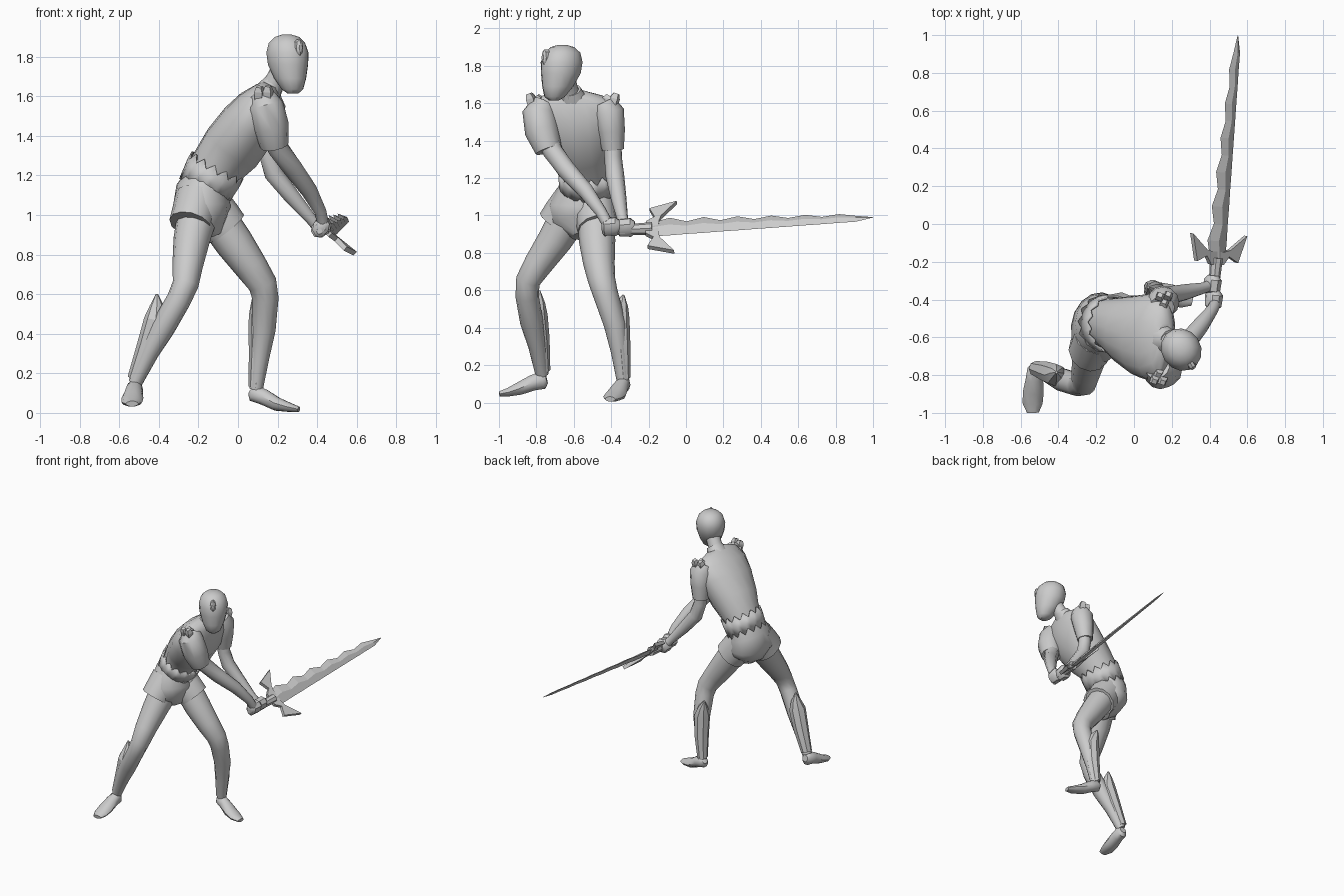
import bpy, bmesh, math
from mathutils import Vector as V


def finish(name, bm, angle=40):
    bmesh.ops.recalc_face_normals(bm, faces=bm.faces)
    me = bpy.data.meshes.new(name)
    bm.to_mesh(me)
    bm.free()
    ob = bpy.data.objects.new(name, me)
    bpy.context.collection.objects.link(ob)
    bpy.ops.object.select_all(action='DESELECT')
    ob.select_set(True)
    bpy.context.view_layer.objects.active = ob
    bpy.ops.object.shade_smooth_by_angle(angle=math.radians(angle))
    return ob


def loft(name, rings, u=(0, 1, 0), axis=None, n=12, caps=True, zig=0, angle=40):
    """Skin ellipses (x, y, z, radius along u[, radius across]) along their path."""
    bm = bmesh.new()
    pts = [V(r[:3]) for r in rings]
    loops = []
    for i, r in enumerate(rings):
        t = V(axis) if axis else pts[min(i + 1, len(pts) - 1)] - pts[max(i - 1, 0)]
        t.normalize()
        a = V(u)
        a = (a - t * a.dot(t)).normalized()
        b = t.cross(a)
        ra, rb = r[3], r[-1]
        loops.append([bm.verts.new(pts[i] + a * ra * math.cos(k * math.tau / n)
                                   + b * rb * math.sin(k * math.tau / n)
                                   + t * zig * (-1) ** k) for k in range(n)])
    for p, q in zip(loops, loops[1:]):
        for k in range(n):
            bm.faces.new((p[k], p[k - 1], q[k - 1], q[k]))
    if caps:
        bm.faces.new(loops[0])
        bm.faces.new(loops[-1])
    return finish(name, bm, angle)


# Torso leaning forward towards +x
SIDE = (0.08, 1, 0)
loft("torso", [(-.16, -.525, 1.13, .135, .125), (-.11, -.53, 1.24, .14, .135),
               (-.03, -.56, 1.34, .185, .155), (.06, -.59, 1.46, .225, .15),
               (.115, -.605, 1.56, .23, .115), (.15, -.61, 1.625, .185, .07),
               (.165, -.61, 1.655, .09, .045)], SIDE, n=16)
loft("collar", [(.15, -.61, 1.62, .085, .07), (.185, -.62, 1.67, .06, .055)], SIDE, n=10)
loft("neck", [(.14, -.61, 1.6, .065), (.19, -.63, 1.68, .052), (.23, -.65, 1.75, .055)], SIDE)

# Zigzag waist band
band = loft("waist_band", [(-.165, -.525, 1.135, .152, .14), (-.112, -.53, 1.235, .155, .15)],
            SIDE, n=28, caps=False, zig=.02, angle=15)
mod = band.modifiers.new("thickness", 'SOLIDIFY')
mod.thickness = .012

# Shorts
loft("shorts_hips", [(-.14, -.525, 1.2, .13, .115), (-.18, -.53, 1.12, .16, .135),
                     (-.185, -.55, 1.03, .19, .15), (-.165, -.55, .96, .17, .12),
                     (-.14, -.545, .89, .07, .06)], SIDE, n=16)
loft("shorts_leg_back", [(-.2, -.59, 1.08, .12, .12), (-.225, -.645, 1.0, .122, .112),
                         (-.24, -.675, .95, .122, .11)], SIDE)
loft("shorts_leg_front", [(-.17, -.49, 1.07, .11, .12), (-.1, -.48, .98, .112, .12),
                          (-.06, -.47, .93, .11, .115)], SIDE)

# Head turned towards front right, with forehead jewel
F = V((.55, -.83, 0)).normalized()
S = (-F.y, F.x, 0)
HEAD = V((.25, -.665, 0))
rows = [(1.615, .05, .03, .025), (1.635, .045, .055, .055), (1.69, .025, .08, .085),
        (1.76, .005, .1, .11), (1.82, 0, .105, .116), (1.87, -.005, .09, .1),
        (1.9, -.005, .06, .065), (1.912, -.005, .022, .025)]
loft("head", [(*(HEAD + F * f + V((0, 0, z))), a, b) for z, f, a, b in rows], S, (0, 0, 1), 14)
loft("forehead_jewel", [(*(HEAD + F * f + V((0, 0, 1.845))), r, r * 2)
                        for f, r in ((.085, .021), (.112, .021), (.122, .01))], S, tuple(F), 8, angle=20)

# Arms with sleeves
arms = {
    "near": ([(.125, -.76, 1.6, .065), (.14, -.785, 1.55, .09), (.165, -.77, 1.45, .092),
              (.185, -.735, 1.35, .072)],
             [(.17, -.76, 1.45, .06), (.2, -.71, 1.34, .055), (.27, -.64, 1.245, .052),
              (.355, -.535, 1.13, .044), (.415, -.455, 1.02, .032), (.428, -.425, .965, .03)]),
    "far": ([(.15, -.44, 1.6, .065), (.155, -.415, 1.55, .085), (.15, -.4, 1.45, .074),
             (.145, -.39, 1.35, .058)],
            [(.15, -.395, 1.45, .05), (.15, -.39, 1.31, .047), (.18, -.38, 1.21, .05),
             (.275, -.36, 1.09, .042), (.365, -.34, .985, .03), (.39, -.33, .955, .03)])}
for side, (sleeve, arm) in arms.items():
    loft(side + "_sleeve", sleeve)
    loft(side + "_arm", arm, n=10)

# Hands wrapped on the grip
for side, c in (("near", (.422, -.4, .94)), ("far", (.415, -.32, .935))):
    loft(side + "_hand", [(c[0] + d * .1, c[1] + d, c[2] + d * .05, r, r * 1.2)
                          for d, r in ((-.05, .025), (-.035, .042), (.025, .046), (.048, .028))],
         (1, 0, -.6), n=8)

# Jagged shoulder ornaments
for side, x, y, s in (("near", .13, -.825, -1), ("far", .16, -.385, 1)):
    for k, (dx, dy, h) in enumerate(((-.022, 0, .03), (.022, .005, .034), (0, -.035, .022))):
        px, py = x + dx, y + dy * s
        loft(f"{side}_shoulder_spike_{k}", [(px, py - .01 * s, 1.585, .026),
                                           (px, py, 1.625, .03),
                                           (px, py + .01 * s, 1.618 + h, .018)],
             (1, .5, 0), n=4, angle=10)

# Legs, calf guards and bare feet
loft("back_leg", [(-.2, -.61, 1.02, .105), (-.235, -.7, .87, .092), (-.255, -.79, .74, .077),
                  (-.265, -.845, .65, .066), (-.3, -.85, .57, .062), (-.38, -.825, .43, .062),
                  (-.45, -.795, .3, .048), (-.52, -.77, .15, .035)], (1, 0, 0))
loft("front_leg", [(-.11, -.48, .99, .1), (-.02, -.475, .86, .097), (.065, -.465, .74, .084),
                   (.125, -.45, .65, .073), (.138, -.43, .58, .067), (.13, -.38, .42, .06),
                   (.11, -.355, .27, .046), (.092, -.337, .12, .034)])
loft("back_calf_guard", [(-.52, -.765, .17, .04), (-.455, -.785, .34, .056),
                         (-.415, -.8, .47, .06), (-.41, -.79, .54, .036),
                         (-.41, -.785, .6, .006)], (1, 0, 0), n=8, angle=25)
loft("front_calf_guard", [(.09, -.335, .13, .038), (.108, -.35, .3, .053),
                          (.11, -.36, .45, .058), (.092, -.345, .52, .036),
                          (.075, -.335, .575, .006)], n=8, angle=25)
loft("back_foot", [(-.52, -.745, .125, .025), (-.522, -.765, .12, .042, .05),
                   (-.527, -.82, .105, .046, .044), (-.533, -.89, .075, .055, .036),
                   (-.537, -.95, .055, .053, .024), (-.535, -.998, .046, .032, .014)], (1, 0, 0), n=10)
loft("front_foot", [(.065, -.328, .11, .022), (.08, -.333, .1, .038, .045),
                    (.13, -.35, .08, .042, .042), (.195, -.372, .045, .053, .036),
                    (.26, -.395, .028, .05, .024), (.308, -.405, .018, .028, .014)], n=10)

# Sword: grip, pommel, pronged guard and wavy diamond-section blade
A = V((.115, 1.2, .06)).normalized()
W = V((.74, 0, -.68))
W = (W - A * W.dot(A)).normalized()
N = A.cross(W)
G = V((.435, -.2, .93))
loft("grip", [(*(G + A * d), r) for d, r in ((-.23, .024), (-.08, .03), (.02, .034))], W, n=8)
loft("pommel", [(*(G + A * d), r) for d, r in ((-.25, .015), (-.235, .032), (-.215, .02))], W, n=8)

half = [(.045, -.015), (.08, .03), (.147, 0), (.195, .145), (.085, .065), (.045, .055)]
outline = half + [(-w, a) for w, a in reversed(half)]
bm = bmesh.new()
face = bm.faces.new([bm.verts.new(G + W * w + A * a - N * .013) for w, a in outline])
res = bmesh.ops.extrude_face_region(bm, geom=[face])
bmesh.ops.translate(bm, vec=N * .026, verts=[v for v in res["geom"] if isinstance(v, bmesh.types.BMVert)])
finish("guard", bm, 20)

blade = []
count = 13
for i in range(count):
    t = i / count
    wave = (-1) ** i
    shift = W * (.008 * (1 - .5 * t) * wave)
    blade.append((*(G + A * (.02 + 1.185 * t) + shift),
                  (.064 - .04 * t) * (1 - .14 * wave), .016 - .009 * t))
blade.append((*(G + A * 1.206), .002, .001))
loft("blade", blade, W, tuple(A), n=4, angle=5)
